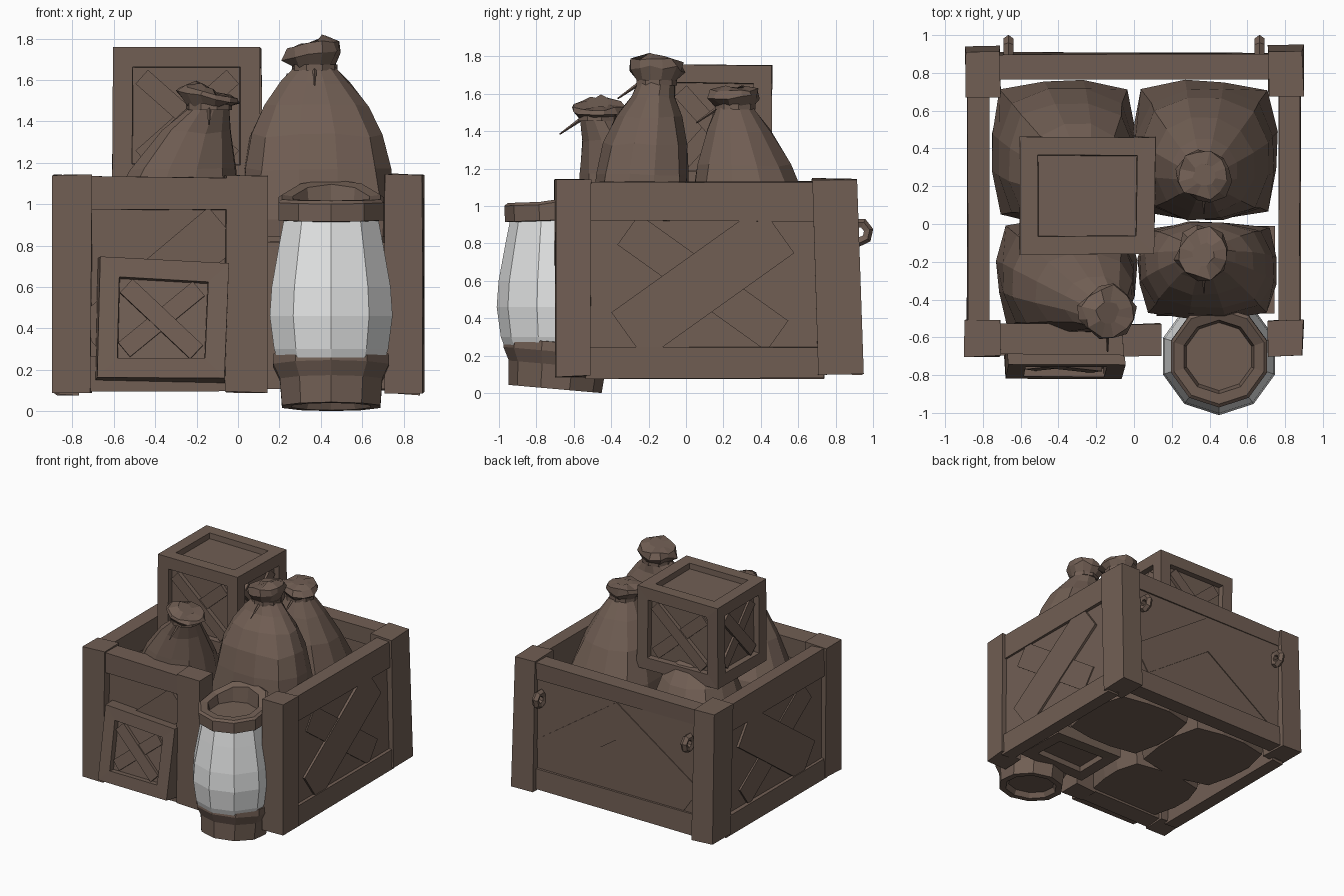
import bpy, bmesh, math, random
from mathutils import Matrix, Vector

if "Cube" in bpy.data.objects:
    bpy.data.objects.remove(bpy.data.objects["Cube"])

random.seed(4)

def material(name, rgb):
    m = bpy.data.materials.new(name)
    m.diffuse_color = (*rgb, 1)
    m.use_nodes = True
    m.node_tree.nodes["Principled BSDF"].inputs["Base Color"].default_value = m.diffuse_color
    return m

BROWN = material("brown", (0.165, 0.113, 0.088))
GLASS = material("pale glass", (0.77, 0.78, 0.78))

def finish(name, bm, mat=BROWN):
    bmesh.ops.recalc_face_normals(bm, faces=bm.faces)
    me = bpy.data.meshes.new(name)
    bm.to_mesh(me)
    bm.free()
    me.materials.append(mat)
    ob = bpy.data.objects.new(name, me)
    bpy.context.collection.objects.link(ob)
    return ob

def add_box(bm, size, matrix):
    return bmesh.ops.create_cube(bm, size=1, matrix=matrix @ Matrix.Diagonal((*size, 1)))["verts"]

# Slightly uneven plank; foot = y shift of its lower end
def board(name, x, y, z, foot=0, wobble=0.006):
    bm = bmesh.new()
    size = (x[1] - x[0], y[1] - y[0], z[1] - z[0])
    mid = ((x[0] + x[1]) / 2, (y[0] + y[1]) / 2, (z[0] + z[1]) / 2)
    for v in add_box(bm, size, Matrix.Translation(mid)):
        if v.co.z < mid[2]:
            v.co.y += foot
        v.co += Vector([random.uniform(-wobble, wobble) for _ in range(3)])
    return finish(name, bm)

# Diagonal plank on a wall, angle in the plane of the wall
def brace(name, loc, length, width, thick, angle, turn):
    bm = bmesh.new()
    m = Matrix.Translation(loc) @ Matrix.Rotation(turn, 4, "Z") @ Matrix.Rotation(angle, 4, "Y")
    add_box(bm, (length, thick, width), m)
    return finish(name, bm)

# Small framed crate: recessed faces with crossed bars on the upright ones
def small_crate(name, size, loc, rot=(0, 0, 0), frame=0.135, depth=0.045):
    bm = bmesh.new()
    add_box(bm, size, Matrix())
    for v in bm.verts:
        v.co += Vector([random.uniform(-0.01, 0.01) for _ in range(3)])
    big = [f for f in bm.faces if min(e.calc_length() for e in f.edges) > 2.5 * frame]
    bmesh.ops.inset_individual(bm, faces=big, thickness=frame, depth=0)
    bmesh.ops.inset_individual(bm, faces=big, thickness=0.004, depth=-depth)
    for k in range(4):
        turn = k * math.pi / 2
        w, d = (size[0], size[1]) if k % 2 == 0 else (size[1], size[0])
        if w < 2.5 * frame:
            continue
        a, b = w - 2 * frame, size[2] - 2 * frame
        for s in (-1, 1):
            m = (Matrix.Rotation(turn, 4, "Z")
                 @ Matrix.Translation((0, -d / 2 + depth - 0.005 * s, 0))
                 @ Matrix.Rotation(s * math.atan2(b, a), 4, "Y"))
            add_box(bm, (math.hypot(a, b), 0.05, 0.09), m)
    r = Matrix.Rotation(rot[2], 4, "Z") @ Matrix.Rotation(rot[1], 4, "Y") @ Matrix.Rotation(rot[0], 4, "X")
    bm.transform(Matrix.Translation(loc) @ r)
    return finish(name, bm)

# Skin a stack of rings; cap both ends
def loft(bm, rings):
    loops = [[bm.verts.new(p) for p in ring] for ring in rings]
    n = len(loops[0])
    for a, b in zip(loops, loops[1:]):
        for i in range(n):
            bm.faces.new((a[i], a[(i + 1) % n], b[(i + 1) % n], b[i]))
    bm.faces.new(loops[0][::-1])
    bm.faces.new(loops[-1])

# Tied sack leaning from its base centre to its neck
def sack(name, base, half, neck, z0, zn, zt, lean=2, tip=0.0, n=12):
    bm = bmesh.new()
    rings = []
    for u, r in ((0, .96), (.1, 1), (.4, .95), (.6, .87), (.78, .7), (.91, .46), (1, 0)):
        c = Vector(base).lerp(Vector(neck), u ** lean)
        ring = []
        for i in range(n):
            t = 2 * math.pi * (i + .5) / n
            co, si = math.cos(t), math.sin(t)
            p = 5 if u < 0.3 else 3 if u < 0.7 else 2.2
            k = r * (abs(co) ** p + abs(si) ** p) ** (-1 / p) * random.uniform(0.97, 1.02)
            ring.append((c.x + co * max(half[0] * k, 0.1), c.y + si * max(half[1] * k, 0.1),
                         z0 + (zn - z0) * u + random.uniform(-.01, .01) * (u > 0)))
        rings.append(ring)
    # gathered cloth above the tie, mouth tipped sideways
    for f, r in ((.5, .145), (.85, .135), (1, .06)):
        rings.append([(neck[0] + r * math.cos(2 * math.pi * (i + .5) / n) * random.uniform(.8, 1.15),
                       neck[1] + r * math.sin(2 * math.pi * (i + .5) / n) * random.uniform(.8, 1.15),
                       zn + (zt - zn) * f - .02 * f + tip * math.cos(2 * math.pi * (i + .5) / n)
                       + random.uniform(-.015, .01)) for i in range(n)])
    loft(bm, rings)
    # tie band and loose string end
    bmesh.ops.create_cone(bm, cap_ends=True, segments=9, radius1=.112, radius2=.112, depth=.03,
                          matrix=Matrix.Translation((neck[0], neck[1], zn)))
    bmesh.ops.create_cone(bm, cap_ends=True, segments=4, radius1=.012, radius2=.004, depth=.16,
                          matrix=Matrix.Translation((neck[0], neck[1] - .14, zn - .04))
                          @ Matrix.Rotation(math.radians(125), 4, "X"))
    return finish(name, bm)

# Turned part from a (radius, height) profile
def lathe(name, profile, mat, loc, tilt=0, n=10):
    bm = bmesh.new()
    rings = [[(r * math.cos(2 * math.pi * (i + .5) / n), r * math.sin(2 * math.pi * (i + .5) / n), z)
              for i in range(n)] for r, z in profile]
    loft(bm, rings)
    bm.transform(Matrix.Translation(loc) @ Matrix.Rotation(math.radians(tilt), 4, "X"))
    return finish(name, bm, mat)

# Corner posts
for side, s in (("left", -1), ("right", 1)):
    x = sorted((s * .71, s * .895))
    board(f"{side}_front_post", x, (-.70, -.51), (.09, 1.14))
    board(f"{side}_back_post", x, (.67, .91), (.10, 1.145), foot=.035)
    # Side wall: panel, rails and diagonal planks
    board(f"{side}_panel", sorted((s * .78, s * .855)), (-.56, .75), (.10, 1.08))
    wall = sorted((s * .77, s * .88))
    board(f"{side}_top_rail", wall, (-.54, .72), (.92, 1.13))
    board(f"{side}_bottom_rail", wall, (-.54, .74), (.08, .25))
    turn = math.pi / 2
    brace(f"{side}_brace", (s * .847, .09, .59), .98, .31, .06, -.62, turn)
    brace(f"{side}_cross_brace", (s * .843, .09, .59), .98, .2, .05, .62, turn)
    # Iron ring on the back wall
    bpy.ops.mesh.primitive_torus_add(location=(s * .665, .925, .86), rotation=(0, math.pi / 2, 0),
                                     major_segments=7, minor_segments=5,
                                     major_radius=.05, minor_radius=.028)
    ring = bpy.context.object
    ring.name = f"{side}_ring"
    ring.data.materials.append(BROWN)

# Back wall
board("back_panel", (-.74, .74), (.78, .88), (.12, 1.10))
board("back_top_rail", (-.73, .73), (.77, .895), (1.0, 1.13))
board("back_bottom_rail", (-.73, .73), (.78, .905), (.11, .28))
brace("back_brace", (.3, .875, .64), .9, .25, .03, .6, 0)
brace("back_cross_brace", (-.3, .875, .64), .9, .25, .03, -.6, 0)

# Front half wall with gate post
board("gate_post", (-.06, .14), (-.70, -.53), (.09, 1.14))
board("front_panel", (-.74, -.03), (-.64, -.57), (.12, 1.10))
board("front_top_rail", (-.73, -.04), (-.69, -.53), (.97, 1.13))
board("front_bottom_rail", (-.73, -.04), (-.69, -.54), (.10, .26))
brace("front_brace", (-.39, -.64, .62), .85, .24, .05, -.7, 0)

# Small crates: on the sacks, leaning at the front, and under the front sack
small_crate("top_crate", (.71, .62, .66), (-.245, .145, 1.42))
small_crate("leaning_crate", (.62, .13, .58), (-.37, -.715, .44), (math.radians(-7), math.radians(2), 0))
small_crate("inner_crate", (.62, .46, .70), (.43, -.25, .46))

# Sacks
sack("front_right_sack", (.39, -.25), (.37, .26), (.37, -.16), .84, 1.66, 1.815, tip=.02)
sack("back_right_sack", (.375, .39), (.385, .37), (.37, .26), .12, 1.53, 1.66)
sack("front_left_sack", (-.355, -.28), (.37, .31), (-.14, -.47), .12, 1.47, 1.58, lean=3.5, tip=-.03)
sack("back_left_sack", (-.375, .38), (.385, .38), (-.25, .2), .12, 1.33, 1.45)

# Lantern jar: foot, glass, lid ring
JAR = (.45, -.70)
lathe("jar_foot", [(.18, .04), (.20, 0), (.25, 0), (.26, .13), (.295, .20), (.292, .25), (.24, .255)],
      BROWN, (*JAR, .022), tilt=-5)
lathe("jar_glass", [(.26, .22), (.29, .30), (.312, .46), (.302, .60), (.265, .80), (.24, .925)],
      GLASS, (*JAR, 0))
lid = lathe("jar_lid", [(.22, 0), (.268, .005), (.268, .09), (.25, .105), (.195, .105), (.18, .045)],
            BROWN, (*JAR, .92), tilt=2)
# back of the lid rim rises into a lip
for v in lid.data.vertices:
    if v.co.z > .985:
        v.co.z += .4 * max(0, v.co.y - JAR[1] - .03)
